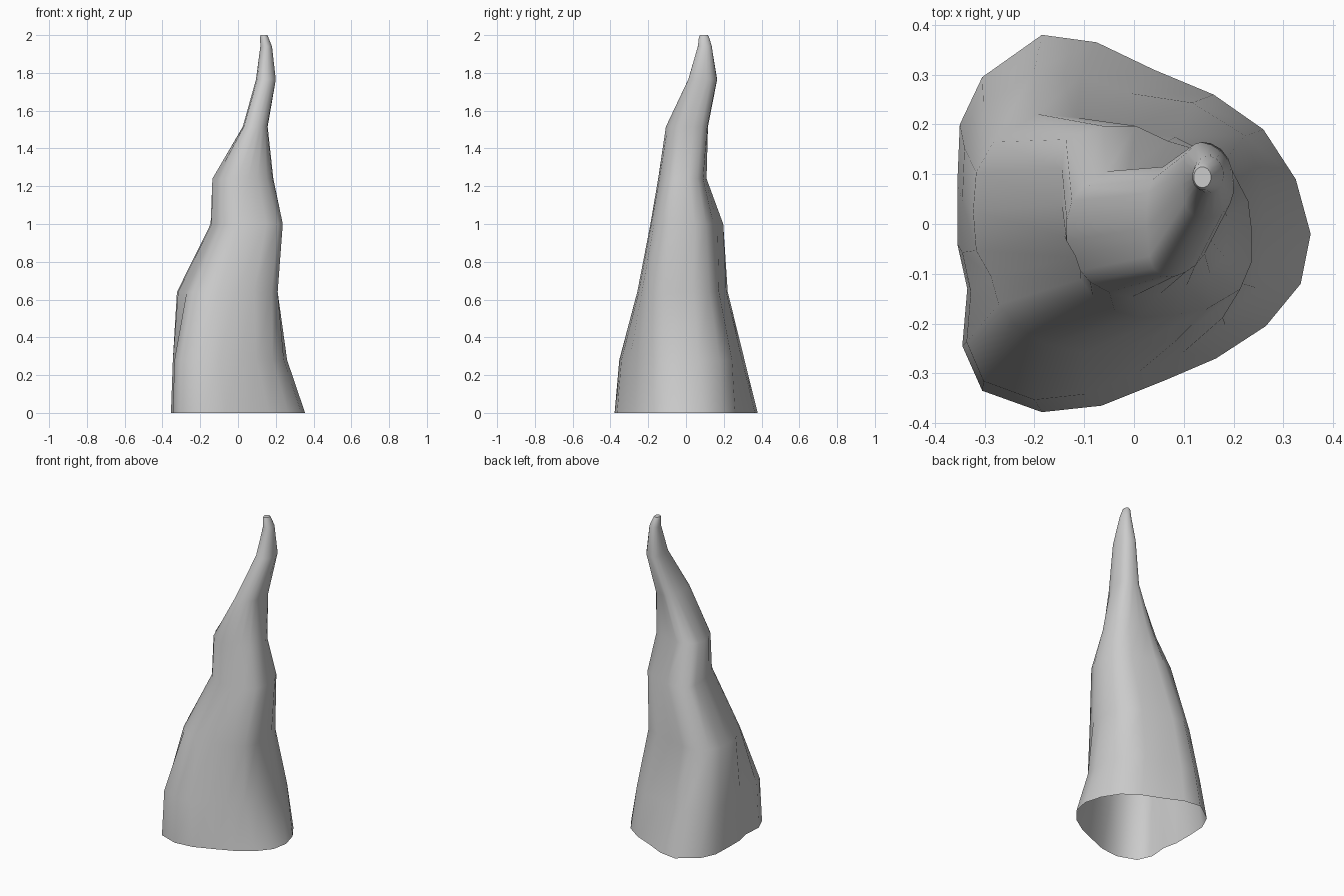
import bpy, bmesh, math

if "Cube" in bpy.data.objects:
    bpy.data.objects.remove(bpy.data.objects["Cube"])

# Base outline: rounded triangle with a shallow groove on the left side
OUTLINE = [(.355, -.02), (.325, .09), (.26, .19), (.16, .26), (.04, .31),
           (-.075, .365), (-.185, .38), (-.305, .295), (-.35, .2), (-.355, .08),
           (-.355, -.04), (-.335, -.13), (-.345, -.245), (-.305, -.335),
           (-.185, -.378), (-.065, -.365), (.06, -.315), (.165, -.27),
           (.265, -.205), (.335, -.12)]

# Levels: z, x min, x max, y min, y max, roundness,
# corner bulges (back right, back left, front left, front right)
LEVELS = [(0, -.355, .355, -.38, .38, 0, (0, 0, 0, 0)),
          (.28, -.345, .26, -.355, .31, 0, (.55, 0, 0, 0)),
          (.64, -.325, .21, -.28, .225, 0, (.55, -.03, -.28, .45)),
          (1.0, -.145, .237, -.205, .197, .1, (.2, .2, -.27, .4)),
          (1.24, -.14, .187, -.158, .117, .2, (.4, -.12, -.25, .1)),
          (1.515, .025, .157, -.11, .12, .4, (.7, 0, 0, 0)),
          (1.765, .095, .2, .01, .167, .7, (0, 0, 0, .2)),
          (1.94, .118, .18, .062, .137, 1, (0, 0, 0, 0)),
          (1.99, .117, .16, .068, .122, 1, (0, 0, 0, 0)),
          (2.0, .12, .155, .073, .115, 1, (0, 0, 0, 0))]


def ring(z, x0, x1, y0, y1, roundness, bulges):
    """Fit the outline to one level, rounding it and shaping its corners."""
    points = []
    for px, py in OUTLINE:
        u, v = px / .355, py / .38
        s = 1 + roundness * (1 / math.hypot(u, v) - 1)
        u, v = u * s, v * s
        corner = (0 if u > 0 else 1) if v > 0 else (3 if u > 0 else 2)
        s = 1 + bulges[corner] * abs(u * v)
        u = max(-1, min(1, u * s))
        v = max(-1, min(1, v * s))
        points.append(((x0 + x1) / 2 + u * (x1 - x0) / 2,
                       (y0 + y1) / 2 + v * (y1 - y0) / 2, z))
    return points


# Crooked spike, open underneath and closed at the tip
bm = bmesh.new()
rings = [[bm.verts.new(p) for p in ring(*level)] for level in LEVELS]
n = len(OUTLINE)
for low, high in zip(rings, rings[1:]):
    for i in range(n):
        j = (i + 1) % n
        bm.faces.new((low[i], low[j], high[j], high[i])).smooth = True
bm.faces.new(rings[-1])  # flat tip
mesh = bpy.data.meshes.new("crooked_spike")
bm.to_mesh(mesh)
bm.free()
spike = bpy.data.objects.new("crooked_spike", mesh)
bpy.context.collection.objects.link(spike)
